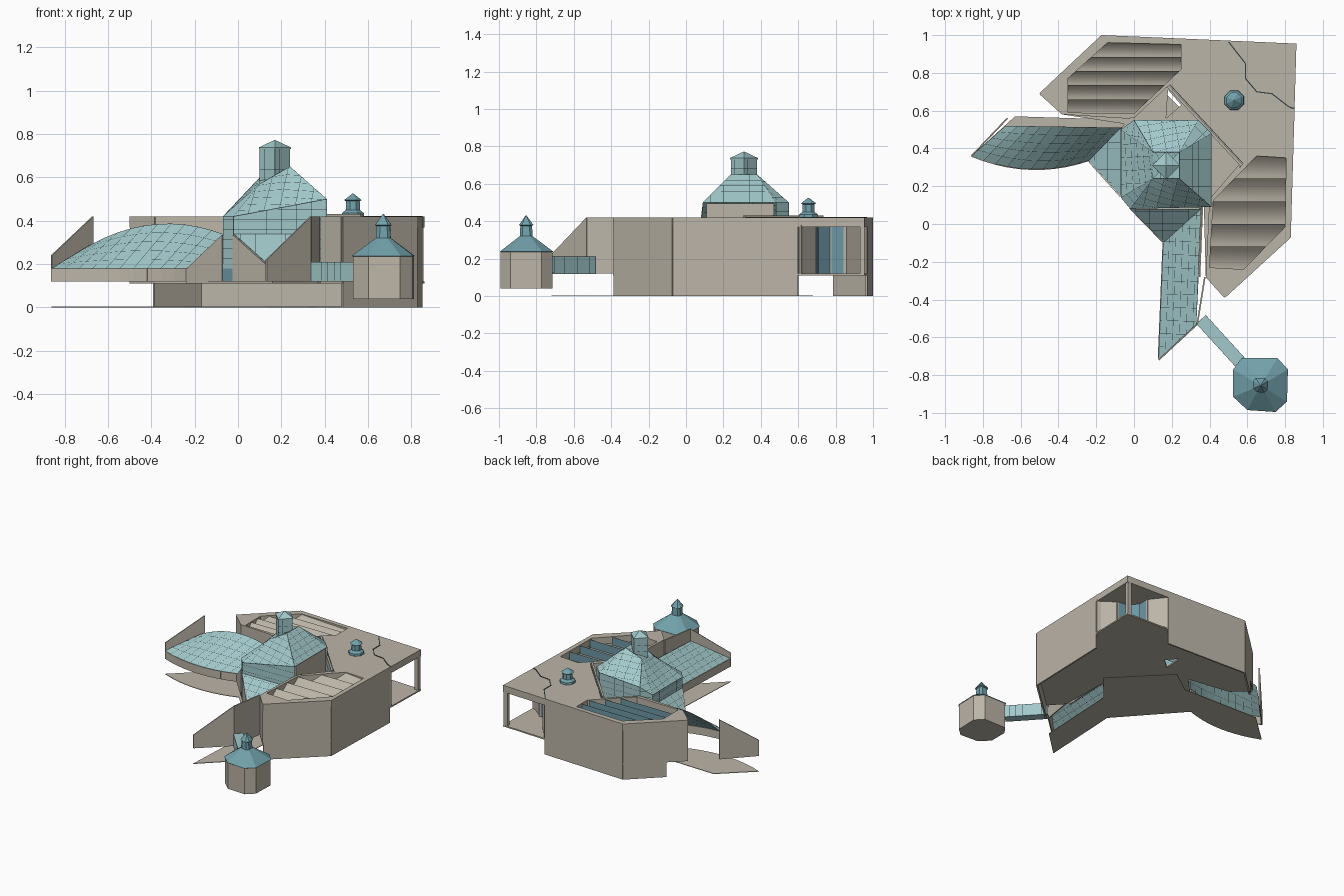
import bpy, bmesh, math
from mathutils import Vector
from mathutils.geometry import tessellate_polygon

if "Cube" in bpy.data.objects:
    bpy.data.objects.remove(bpy.data.objects["Cube"])


def material(name, rgb):
    m = bpy.data.materials.new(name)
    m.use_nodes = True
    m.diffuse_color = (*rgb, 1)
    m.node_tree.nodes["Principled BSDF"].inputs["Base Color"].default_value = (*rgb, 1)
    return m


STONE = material("warm stone", (0.50, 0.46, 0.39))
TILE = material("pale teal tile", (0.36, 0.58, 0.59))
METAL = material("teal metal", (0.17, 0.36, 0.41))
GLASS = material("blue glass", (0.15, 0.31, 0.38))
SEAM = material("dark seam", (0.03, 0.05, 0.055))


def finish(name, bm, *mats):
    me = bpy.data.meshes.new(name)
    bm.to_mesh(me)
    bm.free()
    ob = bpy.data.objects.new(name, me)
    bpy.context.collection.objects.link(ob)
    for m in mats:
        me.materials.append(m)
    return ob


def wall(name, path, z0, z1, mat=STONE, t=0.012):
    """Upright strip along a path; z1 may be one height or one per point."""
    tops = z1 if isinstance(z1, (list, tuple)) else [z1] * len(path)
    bm = bmesh.new()
    for a, b, ta, tb in zip(path, path[1:], tops, tops[1:]):
        a, b = Vector(a), Vector(b)
        n = Vector((a.y - b.y, b.x - a.x)).normalized() * t / 2
        base = [a - n, b - n, b + n, a + n]
        lo = [bm.verts.new((p.x, p.y, z0)) for p in base]
        hi = [bm.verts.new((p.x, p.y, z)) for p, z in zip(base, (ta, tb, tb, ta))]
        bm.faces.new(lo[::-1])
        bm.faces.new(hi)
        for i in range(4):
            j = (i + 1) % 4
            bm.faces.new((lo[i], lo[j], hi[j], hi[i]))
    return finish(name, bm, mat)


def slab(name, outline, z, thick, holes=(), mat=STONE):
    """Flat plate with holes, thickened downward."""
    loops = [[Vector((x, y, z)) for x, y in l] for l in (outline, *holes)]
    bm = bmesh.new()
    verts = [bm.verts.new(p) for l in loops for p in l]
    for tri in tessellate_polygon(loops):
        bm.faces.new([verts[i] for i in tri])
    for f in bm.faces:
        f.normal_update()
        if f.normal.z < 0:
            f.normal_flip()
    ob = finish(name, bm, mat)
    mod = ob.modifiers.new("thickness", "SOLIDIFY")
    mod.thickness, mod.offset = thick, -1
    return ob


def loft(name, rings, mats, rule=None):
    """Skin between stacked rings of points, capped at both ends."""
    bm = bmesh.new()
    vr = [[bm.verts.new(p) for p in r] for r in rings]
    for k, (lo, hi) in enumerate(zip(vr, vr[1:])):
        for i in range(len(lo)):
            j = (i + 1) % len(lo)
            f = bm.faces.new((lo[i], lo[j], hi[j], hi[i]))
            f.material_index = rule(k) if rule else 0
    bm.faces.new(vr[0][::-1])
    bm.faces.new(vr[-1])
    bmesh.ops.recalc_face_normals(bm, faces=bm.faces)
    return finish(name, bm, *mats)


def tiled(name, facets, step=(0.07, 0.045)):
    """Facets cut into rows of tiles with thin dark seams."""
    out = bmesh.new()
    me = bpy.data.meshes.new("scratch")
    for pts in facets:
        bm = bmesh.new()
        f = bm.faces.new([bm.verts.new(p) for p in pts])
        f.normal_update()
        across = f.normal.cross(Vector((0, 0, 1))).normalized()
        for d, s in zip((across, across.cross(f.normal)), step):
            vals = [d.dot(Vector(p)) for p in pts]
            v = min(vals) + s
            while v < max(vals) - s * 0.3:
                bmesh.ops.bisect_plane(bm, geom=bm.verts[:] + bm.edges[:] + bm.faces[:],
                                       plane_co=d * v, plane_no=d)
                v += s
        bm.to_mesh(me)
        out.from_mesh(me)
        bm.free()
    bpy.data.meshes.remove(me)
    bmesh.ops.remove_doubles(out, verts=out.verts, dist=1e-5)
    rim = bmesh.ops.inset_individual(out, faces=out.faces[:], thickness=0.0013,
                                     use_even_offset=False)["faces"]
    for f in rim:
        f.material_index = 1
    return finish(name, out, TILE, SEAM)


def ring(cx, cy, r, z, n, turn=0):
    return [(cx + r * math.cos(turn + math.tau * i / n),
             cy + r * math.sin(turn + math.tau * i / n), z) for i in range(n)]


# Main roof with two skylight openings, floor and ground plate
left_hole = [(-.35, .59), (0, .585), (.25, .82), (.25, .95), (-.14, .96), (-.35, .77)]
right_hole = [(.4, -.23), (.58, -.24), (.8, -.015), (.805, .35), (.65, .36), (.42, .125)]
slab("main_roof", [(-.5, .69), (-.38, .58), (0, .56), (.18, .73), (.57, .31), (.4, .13),
                   (.38, -.28), (.48, -.39), (.83, -.07), (.86, .955), (-.17, 1)],
     0.42, 0.05, (left_hole, right_hole))
slab("floor", [(-.5, .69), (-.38, .58), (-.05, .53), (-.24, .33), (.16, -.1), (.37, .1),
               (.38, -.28), (.48, -.39), (.83, -.07), (.86, .955), (-.17, 1)],
     0.12, 0.01, ([(.18, .71), (.17, .56), (.25, .63)],))
edge = [(-.86 + .63 * t, .36 - .02 * t - .24 * t * (1 - t)) for t in [i / 10 for i in range(11)]]
slab("ground_plate", edge + [(.16, -.1), (.13, -.72), (.33, -.53), (.36, .1), (.54, .31),
                             (.18, .68), (0, .55), (-.63, .57)], 0.004, 0.004)


# Sawtooth skylights: curved stone slopes with glazed risers on the back
def skylight(name, hole, count, rise):
    ys = [p[1] for p in hole]
    pitch = (max(ys) - min(ys)) / count
    bm = bmesh.new()
    for k in range(count):
        north = max(ys) - k * pitch
        prof = [(north, 0.415 - rise)] + [
            (north - pitch * t, 0.415 - rise + rise * (1 - t) ** 2)
            for t in [i / 6 for i in range(7)]]
        rows = [[bm.verts.new((x, y, z)) for x in (-1, 1)] for y, z in prof]
        for i, (a, b) in enumerate(zip(rows, rows[1:])):
            f = bm.faces.new((b[0], b[1], a[1], a[0]))
            f.material_index = 1 if i == 0 else 0
            f.smooth = i > 0
            if i == 0:
                for e in f.edges:
                    e.smooth = False
    for a, b in zip(hole, hole[1:] + hole[:1]):
        bmesh.ops.bisect_plane(bm, geom=bm.verts[:] + bm.edges[:] + bm.faces[:],
                               plane_co=(*a, 0), plane_no=(b[1] - a[1], a[0] - b[0], 0),
                               clear_outer=True)
    return finish(name, bm, STONE, GLASS)


skylight("left_skylight", left_hole, 5, 0.045)
skylight("right_skylight", right_hole, 5, 0.06)

# Outer and inner walls of the two wings
wall("back_wall", [(-.388, .79), (-.17, .994), (.5, .965)], 0, 0.42)
wall("left_wing_end", [(-.02, .563), (-.38, .586), (-.494, .69), (-.388, .79)], 0.12, 0.42)
wall("right_wall", [(.844, .6), (.824, -.07), (.48, -.384)], 0, 0.42)
wall("right_wing_end", [(.48, -.384), (.386, -.28), (.405, .13), (.56, .31)], 0.12, 0.42)

# Corner terrace: stepped wall with glazing, post and roof seams
steps = [(.5, .965), (.59, .85), (.59, .77), (.65, .7), (.73, .69), (.82, .62), (.85, .61)]
wall("terrace_wall_back", steps[:2], 0.12, 0.38)
wall("terrace_glass", steps[1:5], 0.12, 0.38, GLASS)
wall("terrace_wall_side", steps[4:], 0.12, 0.38)
for i, p in enumerate(steps[1:5]):
    wall(f"terrace_mullion_{i}", [(p[0] - .008, p[1]), (p[0] + .008, p[1])], 0.12, 0.38, t=0.016)
wall("corner_post", [(.825, .942), (.855, .942)], 0.11, 0.38, t=0.025)
wall("terrace_roof_seam", steps, 0.418, 0.423, SEAM, 0.006)
wall("roof_kerb", [(.18, .73), (.57, .31)], 0.37, 0.43, t=0.014)
wall("roof_kerb_seam", [(.19, .738), (.578, .32)], 0.418, 0.423, SEAM, 0.004)

# Central tower: walls, skirt roofs, hipped roof and lantern
eave = [(-.07, .14, .42), (-.02, .08, .42), (.41, .09, .5), (.41, .48, .5),
        (.34, .55, .5), (0, .55, .48), (-.07, .5, .42)]
top = [(.1, .24, .57), (.24, .24, .65), (.24, .38, .65), (.1, .38, .6)]
a, b, c, d, e, f, g = eave
p, q, r, s = top
tiled("tower_roof", [(a, b, p), (b, c, q, p), (c, d, r, q), (d, e, r), (e, f, s, r),
                     (f, g, s), (g, a, p, s), (p, q, r), (p, r, s)])
tiled("tower_walls", [((*u[:2], .18), (*v[:2], .18), v, u)
                      for u, v in zip(eave, eave[1:] + eave[:1]) if u is not c])
wall("tower_side_wall", [(.4, .11), (.4, .47)], 0.12, 0.495)
wall("entry_glass", [(-.066, .145), (-.016, .085)], 0.12, 0.2, GLASS)
tiled("skirt_roofs", [((-.24, .335, .18), (-.07, .15, .34), (-.07, .51, .34)),
                      ((.16, -.1, .18), (.36, .08, .34), (-.02, .08, .34))])
wall("facade_left", [(-.235, .33), (-.07, .147)], 0.12, [.178, .335])
wall("facade_right", [(-.02, .085), (.155, -.095)], 0.12, [.335, .178])
lant = [ring(.17, .31, .07, z, 4) for z in (.5, .735)]
tiled("lantern", [(lant[0][i], lant[0][(i + 1) % 4], lant[1][(i + 1) % 4], lant[1][i])
                  for i in range(4)])
loft("lantern_cap", [ring(.17, .31, rad, z, 4) for rad, z in ((.074, .73), (.074, .738), (.002, .772))],
     [TILE])

# Left arm: curved roof over a bowed fascia
rows = []
for i, (x, y) in enumerate(edge):
    t = i / 10
    back = Vector((-.68 + .62 * t, .52 - .01 * t, .29 + .045 * t + .29 * t * (1 - t)))
    front = Vector((x, y, .18))
    rows.append([front.lerp(back, j / 5) for j in range(6)])
tiled("left_arm_roof", [(m[j], n[j], n[j + 1], m[j + 1])
                        for m, n in zip(rows, rows[1:]) for j in range(5)], (1, 1))
wall("left_fascia", edge, 0.12, 0.18, t=0.008)
wall("left_end_screen", [(-.86, .36), (-.67, .56)], 0.12, [.24, .42], t=0.008)

# Right arm: straight roof with its fascia and screens
tiled("right_arm_roof", [((.13, -.72, .18), (.33, -.53, .33), (.355, .09, .34), (.155, -.1, .18))])
wall("right_fascia", [(.13, -.71), (.155, -.1)], 0.12, 0.18, t=0.008)
wall("right_end_screen", [(.13, -.72), (.335, -.53)], 0.12, [.22, .42], t=0.008)
wall("right_arm_wall", [(.335, -.53), (.375, -.28)], 0.12, 0.42, t=0.008)
wall("right_arm_back", [(.347, -.28), (.362, .1)], 0.12, 0.33, t=0.008)

# Roof vent
loft("roof_vent", [ring(.53, .655, rad, z, 8, math.pi / 8) for rad, z in
                   ((.056, .42), (.054, .435), (.036, .45), (.034, .49), (.044, .495), (.003, .525))],
     [METAL])

# Small pavilion with its bridge
plan = [(.6, -.985), (.75, -.995), (.81, -.94), (.815, -.77),
        (.76, -.71), (.57, -.71), (.525, -.77), (.525, -.915)]


def shrink(k, z):
    return [(.67 + (x - .67) * k, -.855 + (y + .855) * k, z) for x, y in plan]


loft("pavilion", [shrink(k, z) for k, z in
                  ((.97, .04), (.97, .235), (1, .238), (.24, .32), (.22, .375), (.27, .38), (.01, .432))],
     [STONE, METAL], lambda k: int(k > 0))
ends = [Vector((.355, -.505)), Vector((.56, -.73))]
side = Vector((.025, .023))
u, v = ends
quad = [u - side, v - side, v + side, u + side]
low = [(w.x, w.y, .12) for w in quad]
high = [(w.x, w.y, .21) for w in quad]
tiled("bridge", [(low[i], low[(i + 1) % 4], high[(i + 1) % 4], high[i]) for i in (0, 2)]
      + [tuple(high)], (0.045, 0.2))
slab("bridge_floor", [(w.x, w.y) for w in quad], 0.125, 0.006, mat=TILE)
